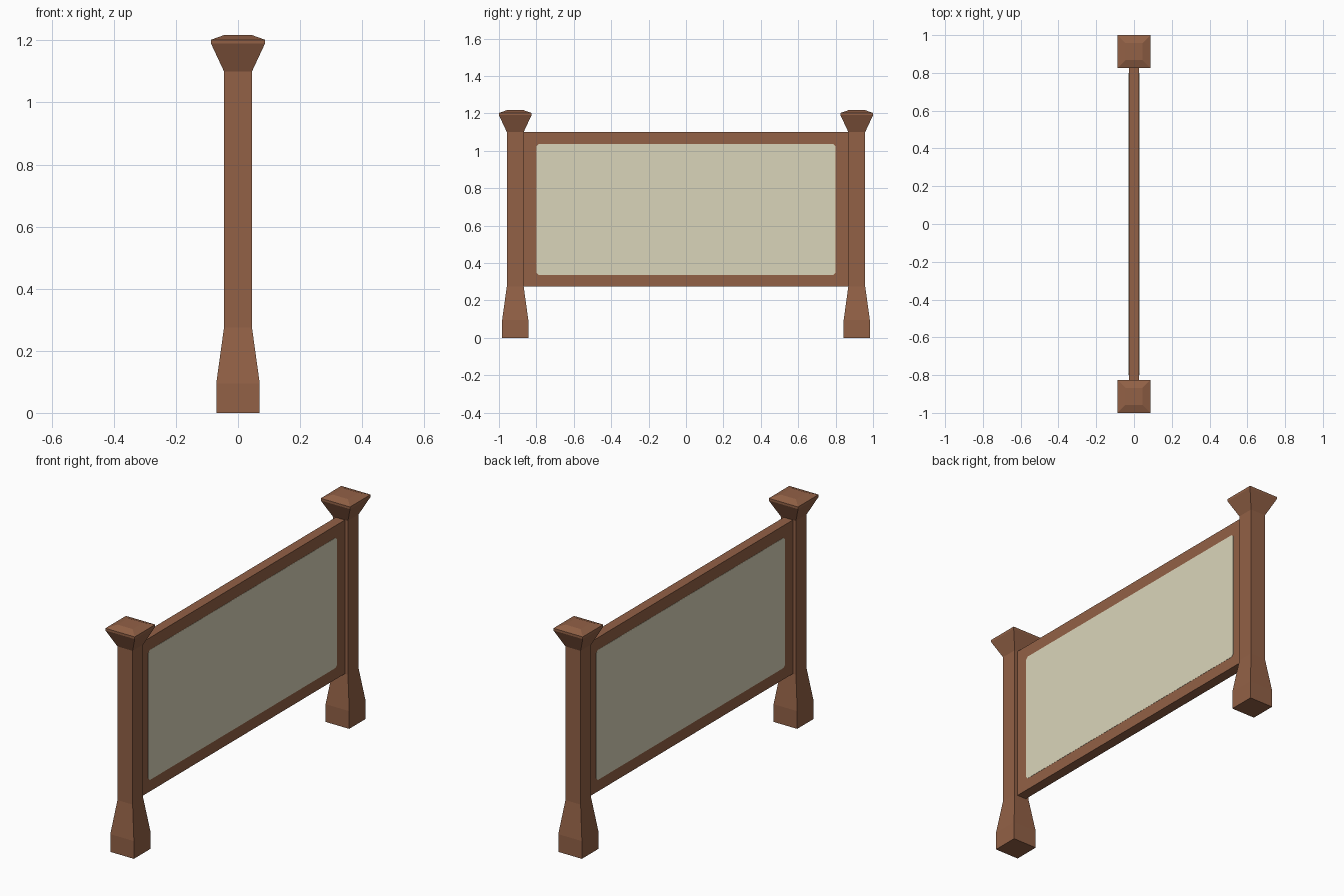
import bpy, bmesh

if "Cube" in bpy.data.objects:
    bpy.data.objects.remove(bpy.data.objects["Cube"])


def material(name, rgb):
    m = bpy.data.materials.new(name)
    m.diffuse_color = (*rgb, 1.0)
    m.use_nodes = True
    m.node_tree.nodes["Principled BSDF"].inputs["Base Color"].default_value = m.diffuse_color
    return m


wood = material("brown_wood", (0.288, 0.119, 0.0612))
cream = material("cream_panel", (0.70, 0.665, 0.49))


def make_object(name, bm, mat):
    bmesh.ops.recalc_face_normals(bm, faces=bm.faces)
    mesh = bpy.data.meshes.new(name)
    bm.to_mesh(mesh)
    bm.free()
    mesh.materials.append(mat)
    ob = bpy.data.objects.new(name, mesh)
    bpy.context.collection.objects.link(ob)
    return ob


def square_loft(name, y, profile, mat):
    """Stack square rings of (half width, height) and cap both ends."""
    bm = bmesh.new()
    rings = []
    for r, z in profile:
        rings.append([bm.verts.new((sx * r, y + sy * r, z))
                      for sx, sy in ((-1, -1), (1, -1), (1, 1), (-1, 1))])
    for a, b in zip(rings, rings[1:]):
        for i in range(4):
            j = (i + 1) % 4
            bm.faces.new((a[i], a[j], b[j], b[i]))
    bm.faces.new(rings[0])
    bm.faces.new(rings[-1])
    return make_object(name, bm, mat)


def slab(name, outline, x0, x1, mat):
    """Extrude a (y, z) outline along x."""
    bm = bmesh.new()
    a = [bm.verts.new((x0, y, z)) for y, z in outline]
    b = [bm.verts.new((x1, y, z)) for y, z in outline]
    n = len(outline)
    for i in range(n):
        j = (i + 1) % n
        bm.faces.new((a[i], a[j], b[j], b[i]))
    bm.faces.new(a)
    bm.faces.new(b)
    return make_object(name, bm, mat)


# Posts: wide foot, straight shaft, flared cap with a shallow hipped top
post = [(0.07, 0.0), (0.07, 0.095), (0.045, 0.275), (0.045, 1.10),
        (0.087, 1.19), (0.087, 1.202), (0.045, 1.217)]
for side, label in ((-1, "front"), (1, "back")):
    square_loft(label + "_post", side * 0.913, post, wood)

# Board between the posts
slab("board_frame", [(-0.875, 0.275), (0.875, 0.275), (0.875, 1.10), (-0.875, 1.10)],
     -0.027, 0.027, wood)

# Cream panel with clipped corners, a thin plate on each face of the board
hw, z0, z1, c = 0.80, 0.337, 1.035, 0.012
panel = [(-hw + c, z0), (hw - c, z0), (hw, z0 + c), (hw, z1 - c),
         (hw - c, z1), (-hw + c, z1), (-hw, z1 - c), (-hw, z0 + c)]
for side, label in ((-1, "left"), (1, "right")):
    slab(label + "_panel", panel, side * 0.025, side * 0.028, cream)
